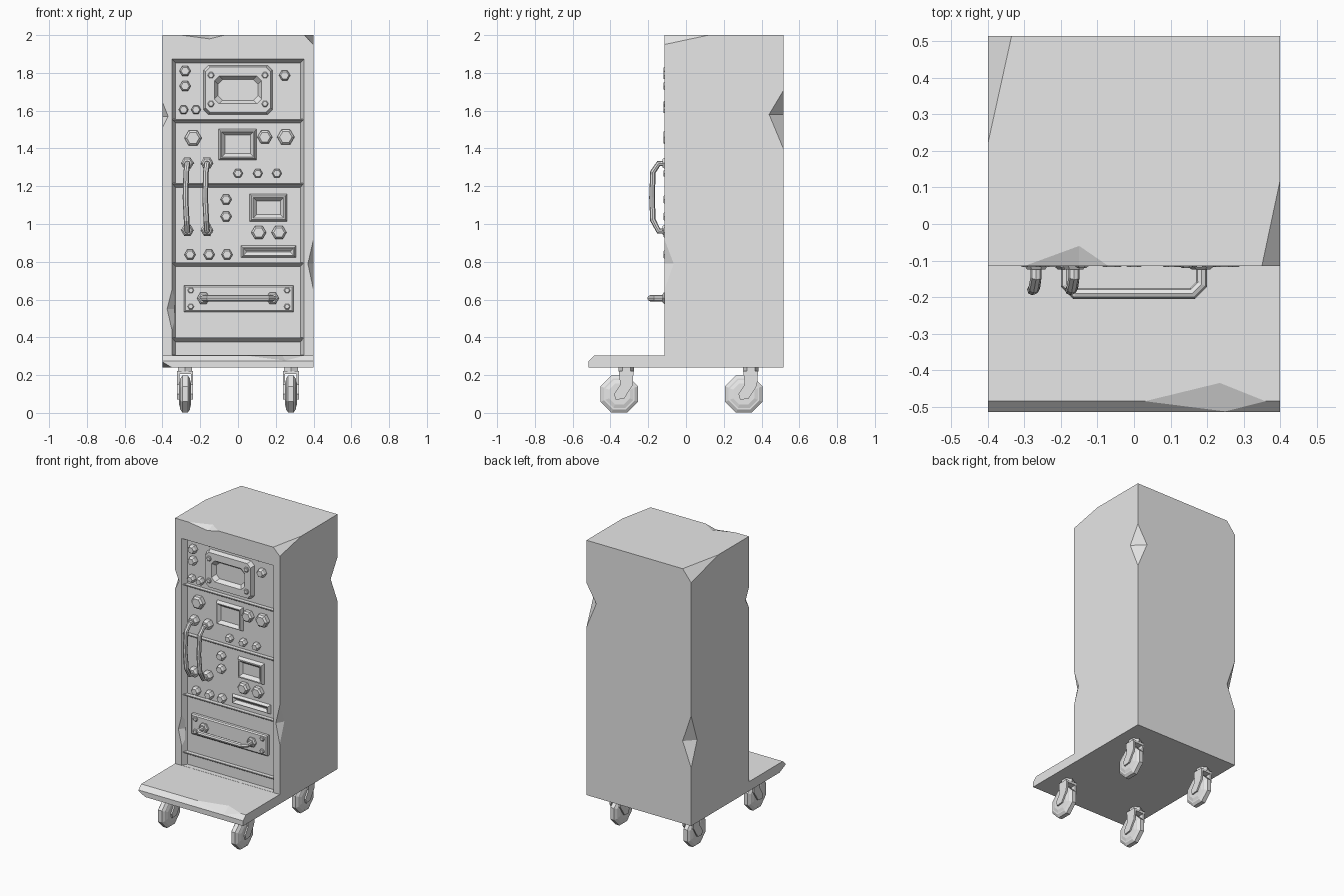
import bpy, bmesh, math
from mathutils import Vector

cube = bpy.data.objects.get("Cube")
if cube:
    bpy.data.objects.remove(cube, do_unlink=True)

grey = bpy.data.materials.new("plain grey")
grey.use_nodes = True
grey.diffuse_color = (0.8, 0.8, 0.8, 1)
grey.node_tree.nodes["Principled BSDF"].inputs["Base Color"].default_value = (0.8, 0.8, 0.8, 1)

PANEL = -0.08   # y of the recessed instrument panel
FRONT = -0.115  # y of the cabinet front


def add_mesh(name, bm):
    bmesh.ops.recalc_face_normals(bm, faces=bm.faces)
    me = bpy.data.meshes.new(name)
    bm.to_mesh(me)
    bm.free()
    me.materials.append(grey)
    ob = bpy.data.objects.new(name, me)
    bpy.context.collection.objects.link(ob)
    return ob


def loft(name, rings):
    """Skin a stack of equal rings and cap both ends."""
    bm = bmesh.new()
    rows = [[bm.verts.new(p) for p in ring] for ring in rings]
    n = len(rows[0])
    for a, b in zip(rows, rows[1:]):
        for i in range(n):
            j = (i + 1) % n
            bm.faces.new((a[i], a[j], b[j], b[i]))
    bm.faces.new(rows[0])
    bm.faces.new(rows[-1])
    return add_mesh(name, bm)


def extrude_x(name, profile, x0, x1):
    return loft(name, [[(x, y, z) for y, z in profile] for x in (x0, x1)])


def hull(name, points):
    bm = bmesh.new()
    for p in points:
        bm.verts.new(p)
    bmesh.ops.convex_hull(bm, input=bm.verts)
    return add_mesh(name, bm)


def cut(target, cutter):
    mod = target.modifiers.new("cut", 'BOOLEAN')
    mod.operation, mod.solver, mod.object = 'DIFFERENCE', 'EXACT', cutter
    dg = bpy.context.evaluated_depsgraph_get()
    me = bpy.data.meshes.new_from_object(target.evaluated_get(dg))
    target.modifiers.clear()
    target.data = me
    bpy.data.objects.remove(cutter, do_unlink=True)


def notch(target, a, b, c, d):
    """Chip an edge between a and b; c and d lie on its two faces."""
    a, b, c, d = map(Vector, (a, b, c, d))
    m = (c + d) / 2
    cut(target, hull("chip", [m + (a - m) * 1.5, m + (b - m) * 1.5,
                              c + (c - d) * 0.6, d + (d - c) * 0.6]))


def corner(target, tip, p, q, r):
    """Slice off a corner along the plane through p, q and r."""
    tip, p, q, r = map(Vector, (tip, p, q, r))
    m = (p + q + r) / 3
    n = (q - p).cross(r - p).normalized()
    if n.dot(tip - m) < 0:
        n = -n
    cut(target, hull("chip", [m + (v - m) * 3 for v in (p, q, r)] + [m + n * 0.3]))


def rect(x0, x1, z0, z1, y, inset=0, clip=0):
    x0, x1, z0, z1 = x0 + inset, x1 - inset, z0 + inset, z1 - inset
    if not clip:
        return [(x0, y, z0), (x1, y, z0), (x1, y, z1), (x0, y, z1)]
    return [(x0 + clip, y, z0), (x1 - clip, y, z0), (x1, y, z0 + clip), (x1, y, z1 - clip),
            (x1 - clip, y, z1), (x0 + clip, y, z1), (x0, y, z1 - clip), (x0, y, z0 + clip)]


def screen(name, x0, x1, z0, z1, rim, depth=0.025, clip=0):
    """Raised frame around a sunken window."""
    steps = [(0, 0), (depth, 0.01), (depth, rim), (0.004, rim + 0.018)]
    return loft(name, [rect(x0, x1, z0, z1, PANEL - d, i, clip) for d, i in steps])


def knob(name, x, z, r, y=PANEL, length=0.038):
    """Hexagonal knob with a bevelled tip."""
    rings = []
    for rad, d in ((r, 0), (r, length * 0.7), (r * 0.72, length)):
        rings.append([(x + rad * math.cos(k * math.pi / 3), y - d,
                       z + rad * math.sin(k * math.pi / 3)) for k in range(6)])
    return loft(name, rings)


def tube(name, path, radius):
    """Eight-sided pipe along a path."""
    cu = bpy.data.curves.new(name, 'CURVE')
    cu.dimensions = '3D'
    cu.bevel_depth, cu.bevel_resolution = radius, 2
    sp = cu.splines.new('POLY')
    sp.points.add(len(path) - 1)
    for pt, co in zip(sp.points, path):
        pt.co = (*co, 1)
    tmp = bpy.data.objects.new(name + "_path", cu)
    bpy.context.collection.objects.link(tmp)
    dg = bpy.context.evaluated_depsgraph_get()
    me = bpy.data.meshes.new_from_object(tmp.evaluated_get(dg))
    bpy.data.objects.remove(tmp, do_unlink=True)
    me.materials.clear()
    me.materials.append(grey)
    for f in me.polygons:
        f.use_smooth = False
    ob = bpy.data.objects.new(name, me)
    bpy.context.collection.objects.link(ob)


# Cabinet with its front step, then the sloping-sided recess
body = extrude_x("cabinet", [(-0.515, 0.24), (0.515, 0.24), (0.515, 2), (FRONT, 2),
                             (FRONT, 0.305), (-0.485, 0.305), (-0.515, 0.275)], -0.4, 0.4)
cut(body, loft("recess", [rect(-0.37, 0.37, 0.306, 1.893, FRONT - 0.035),
                          rect(-0.33, 0.33, 0.306, 1.853, PANEL)]))

# Chipped corners
corner(body, (0.4, FRONT, 2), (0.35, FRONT, 2), (0.4, 0.12, 2), (0.4, FRONT, 1.95))
corner(body, (-0.4, 0.515, 2), (-0.335, 0.515, 2), (-0.4, 0.22, 2), (-0.4, 0.515, 1.92))
corner(body, (-0.4, -0.515, 0.24), (-0.4, -0.515, 0.27), (-0.35, -0.515, 0.24), (-0.4, -0.45, 0.24))

# Chipped edges
notch(body, (-0.3, FRONT, 2), (-0.07, FRONT, 2), (-0.15, -0.06, 2), (-0.15, FRONT, 1.98))
notch(body, (0.03, -0.485, 0.305), (0.36, -0.485, 0.305), (0.235, -0.435, 0.305), (0.25, -0.513, 0.277))
for x, y, z0, zm, z1, dx, dy in ((0.4, 0.515, 1.4, 1.58, 1.705, -0.075, -0.075),
                                 (-0.4, 0.515, 0.64, 0.81, 1.0, 0.065, -0.065),
                                 (-0.4, FRONT, 1.51, 1.57, 1.645, 0.03, 0.035),
                                 (0.4, FRONT, 0.65, 0.79, 0.92, -0.03, 0.05),
                                 (-0.35, FRONT, 0.44, 0.55, 0.65, -0.025, 0.025)):
    notch(body, (x, y, z0), (x, y, z1), (x + dx, y, zm), (x, y + dy, zm))

# Rails between the instrument units
for i, z in enumerate((1.545, 1.205, 0.785, 0.387)):
    extrude_x(f"rail_{i + 1}", [(PANEL + 0.005, z + 0.012), (PANEL - 0.027, z + 0.012),
                                (PANEL - 0.027, z + 0.006), (PANEL + 0.005, z - 0.014)], -0.345, 0.345)

# Screens, slot and drawer plate
screen("top_screen", -0.182, 0.182, 1.58, 1.84, 0.057, 0.03, 0.025)
screen("middle_screen", -0.102, 0.097, 1.34, 1.502, 0.014)
screen("lower_screen", 0.062, 0.26, 1.013, 1.158, 0.018)
screen("slot", 0.016, 0.307, 0.822, 0.886, 0.012, 0.02)
loft("drawer_plate", [rect(-0.285, 0.295, 0.535, 0.675, PANEL),
                      rect(-0.285, 0.295, 0.535, 0.675, PANEL - 0.018),
                      rect(-0.285, 0.295, 0.535, 0.675, PANEL - 0.025, 0.008)])

# Knobs, as (radius, positions)
knob_groups = ((0.03, ((-0.28, 1.81), (-0.28, 1.73), (0.247, 1.787), (-0.063, 1.13), (-0.063, 1.04),
                       (-0.254, 0.838), (-0.153, 0.838), (-0.058, 0.838))),
               (0.026, ((-0.288, 1.605), (-0.222, 1.605), (0, 1.268), (0.105, 1.268), (0.206, 1.268))),
               (0.046, ((-0.238, 1.455), (0.253, 1.46))),
               (0.04, ((0.142, 1.46), (0.11, 0.955), (0.217, 0.955))))
for r, spots in knob_groups:
    for x, z in spots:
        knob("knob", x, z, r)

# Screws on the top screen and the drawer plate
for sx in (-1, 1):
    for sz in (-1, 1):
        knob("screen_screw", sx * 0.143, 1.712 + sz * 0.076, 0.018, PANEL - 0.025, 0.015)
        knob("drawer_screw", 0.005 + sx * 0.255, 0.606 + sz * 0.043, 0.017, PANEL - 0.02, 0.015)

# Upright handles
arc = [(0, -0.08, 1.32), (0, -0.145, 1.32), (-0.006, -0.175, 1.275), (-0.01, -0.18, 1.14),
       (-0.004, -0.175, 1.02), (0, -0.145, 0.963), (0, -0.08, 0.963)]
for side, x in (("outer", -0.268), ("inner", -0.164)):
    tube(side + "_handle", [(x + dx, y, z) for dx, y, z in arc], 0.015)
    for z in (1.322, 0.967):
        knob(side + "_handle_flange", x, z, 0.034, PANEL, 0.045)

# Drawer handle
half = [(0.185, -0.09, 0.607), (0.185, -0.165, 0.607), (0.16, -0.19, 0.607)]
tube("drawer_handle", [(-x, y, z) for x, y, z in half] + half[::-1], 0.016)
for x in (-0.183, 0.183):
    knob("drawer_handle_flange", x, 0.607, 0.034, PANEL - 0.02, 0.025)


# Casters: octagonal wheel, forked bracket and hexagonal mount
def disc(cx, cy, cz, r, sides, x):
    return [(cx + x, cy + r * math.cos((k + 0.5) * math.tau / sides),
             cz + r * math.sin((k + 0.5) * math.tau / sides)) for k in range(sides)]


fork = [(-0.002, 0.215), (0.075, 0.215), (0.07, 0.145), (0.025, 0.075),
        (-0.02, 0.07), (-0.028, 0.1), (0.005, 0.15)]
for cx in (-0.28, 0.28):
    for cy in (-0.353, 0.306):
        steps = ((-0.032, 0.06), (-0.026, 0.08), (-0.026, 0.088), (-0.014, 0.107),
                 (0.014, 0.107), (0.026, 0.088), (0.026, 0.08), (0.032, 0.06))
        loft("wheel", [disc(cx, cy, 0.1, r, 8, x) for x, r in steps])
        for s in (-1, 1):
            extrude_x("fork_arm", [(cy + y, z) for y, z in fork], cx + s * 0.03, cx + s * 0.042)
        extrude_x("fork_crown", [(cy - 0.002, 0.205), (cy + 0.075, 0.205),
                                 (cy + 0.075, 0.222), (cy - 0.002, 0.222)], cx - 0.042, cx + 0.042)
        loft("caster_mount", [[(cx + 0.042 * math.sin(k * math.pi / 3),
                                cy + 0.037 + 0.042 * math.cos(k * math.pi / 3), z)
                               for k in range(6)] for z in (0.218, 0.242)])
